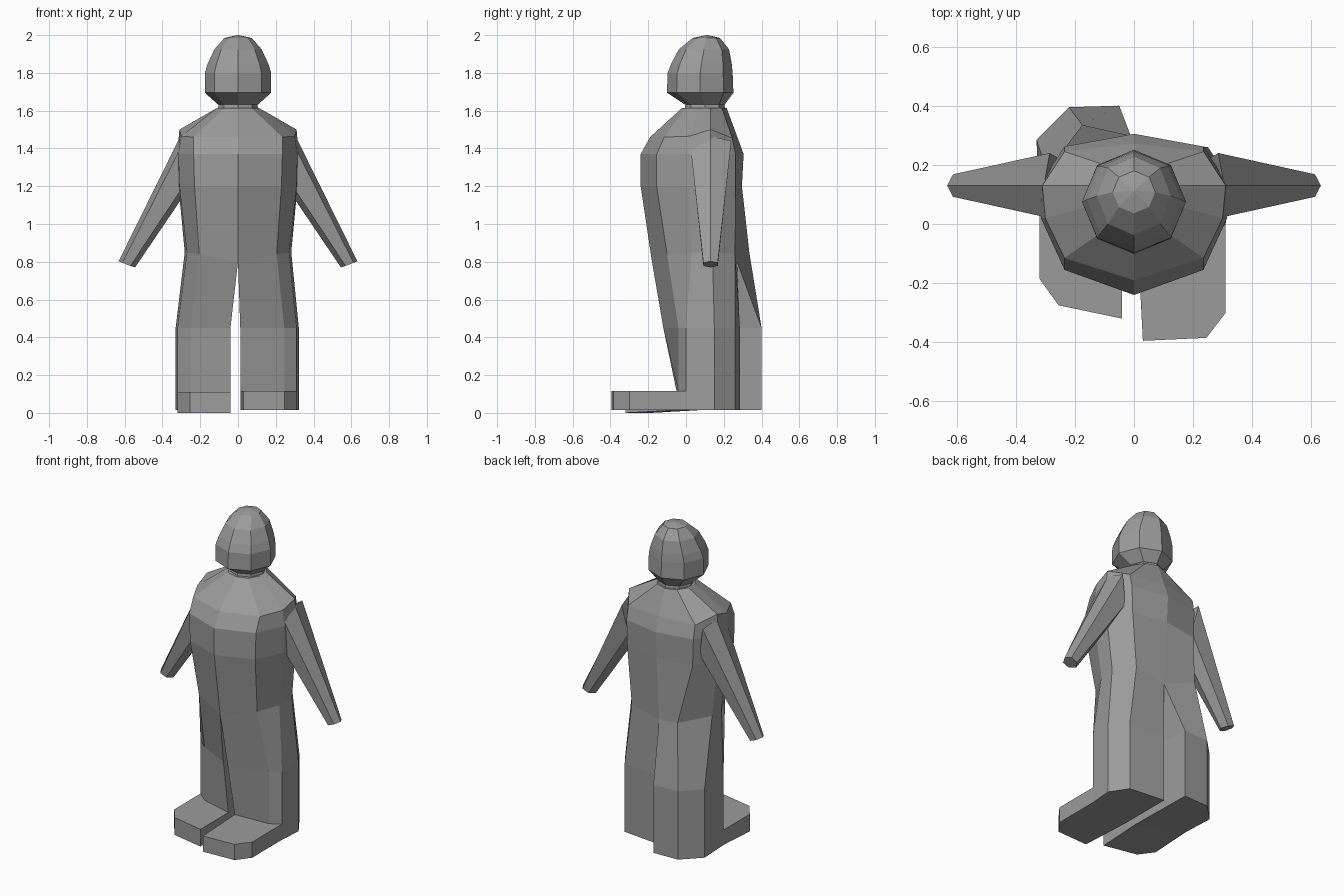
import bpy, bmesh, math

if "Cube" in bpy.data.objects:
    bpy.data.objects.remove(bpy.data.objects["Cube"])

grey = bpy.data.materials.new("plain grey")
grey.diffuse_color = (0.33, 0.33, 0.33, 1)
grey.use_nodes = True
grey.node_tree.nodes["Principled BSDF"].inputs["Base Color"].default_value = grey.diffuse_color


def loft(name, rings, cap_start=True, cap_end=True):
    """Skin a list of equal-length closed rings with flat faces."""
    bm = bmesh.new()
    vs = [[bm.verts.new(p) for p in r] for r in rings]
    n = len(rings[0])
    for a, b in zip(vs, vs[1:]):
        for i in range(n):
            j = (i + 1) % n
            bm.faces.new((a[i], a[j], b[j], b[i]))
    if cap_start:
        bm.faces.new(vs[0][::-1])
    if cap_end:
        bm.faces.new(vs[-1])
    bmesh.ops.recalc_face_normals(bm, faces=bm.faces)
    me = bpy.data.meshes.new(name)
    bm.to_mesh(me)
    bm.free()
    me.materials.append(grey)
    ob = bpy.data.objects.new(name, me)
    bpy.context.collection.objects.link(ob)
    return ob


def mirror(half):
    return [(-x, y, z) for x, y, z in half]


def ring(half, left=None):
    """Close a front-to-back half outline into a full ring."""
    left = left or mirror(half)
    return half + left[-2:0:-1]


def octagon(cy, r, z, ry=None):
    ry = ry or r
    return [(r * math.sin(i * math.pi / 4), cy - ry * math.cos(i * math.pi / 4), z)
            for i in range(8)]


# Torso half outlines, from front centre round the side to back centre
neckline = [(0, -.02, 1.615), (.07, .0, 1.615), (.11, .07, 1.615),
            (.11, .13, 1.615), (.07, .19, 1.615), (0, .215, 1.615)]
shoulder = [(0, -.19, 1.46), (.235, -.115, 1.46), (.30, .02, 1.465),
            (.31, .13, 1.50), (.235, .245, 1.455), (0, .272, 1.46)]
chest = [(0, -.24, 1.37), (.235, -.155, 1.37), (.315, .02, 1.37),
         (.322, .13, 1.37), (.235, .262, 1.37), (0, .305, 1.37)]
ribs = [(0, -.24, 1.2), (.23, -.155, 1.2), (.31, .015, 1.2),
        (.315, .13, 1.2), (.23, .262, 1.2), (0, .296, 1.2)]
hip_r = [(0, -.18, .80), (.205, -.10, .84), (.27, .03, .85),
         (.282, .14, .85), (.2, .26, .84), (0, .27, .80)]
hip_l = mirror(hip_r)
hip_l[4] = (-.175, .335, .85)      # trailing leg pushes the seat back
loft("torso", [ring(neckline), ring(shoulder), ring(chest), ring(ribs),
               ring(hip_r, hip_l)], cap_end=False)

# Legs: thigh to knee to ankle outlines in plan
knee_r = [(.012, -.12), (.245, -.04), (.31, .0), (.322, .15), (.25, .26), (.012, .285)]
ankle_r = [(.012, -.05), (.245, -.04), (.31, .0), (.322, .15), (.25, .26), (.012, .285)]
knee_l = [(-.04, -.09), (-.25, .02), (-.32, .08), (-.33, .285), (-.22, .395), (-.05, .40)]
ankle_l = [(-.04, -.04), (-.25, .02), (-.32, .08), (-.33, .285), (-.22, .395), (-.05, .40)]


def at(outline, z):
    return [(x, y, z) for x, y in outline]


loft("right_leg", [hip_r, at(knee_r, .45), at(ankle_r, .115), at(ankle_r, .015)], cap_start=False)
loft("left_leg", [hip_l, at(knee_l, .45), at(ankle_l, .11), at(ankle_l, .015)], cap_start=False)

# Feet: flat slabs reaching forward from each ankle
toe_r = [(.03, -.395), (.245, -.385), (.31, -.30)]
toe_l = [(-.04, -.32), (-.255, -.275), (-.32, -.185)]
for name, toe, ankle, top, low in (("right_foot", toe_r, ankle_r, .115, .015),
                                   ("left_foot", toe_l, ankle_l, .11, .0)):
    outline = toe + [ankle[2], ankle[1], ankle[0]]
    bottom = at(outline[:3], low) + at(outline[3:], .015)
    loft(name, [at(outline, top), bottom])

# Arms: six-sided tapering limbs
arm_top = [(.305, .13, 1.465), (.285, .24, 1.44), (.25, .22, 1.26),
           (.24, .13, 1.22), (.25, .04, 1.26), (.285, .02, 1.44)]
arm_end = [(.632, .13, .803), (.612, .168, .795), (.57, .168, .778),
           (.545, .13, .77), (.57, .092, .778), (.612, .092, .795)]
loft("right_arm", [arm_top, arm_end])
loft("left_arm", [mirror(arm_top), mirror(arm_end)])

# Neck and eight-sided head
loft("neck", [octagon(.10, .11, 1.59), octagon(.10, .10, 1.65)])
loft("head", [octagon(.10, .105, 1.632), octagon(.075, .176, 1.695),
              octagon(.075, .176, 1.80, .172), octagon(.082, .16, 1.85),
              octagon(.095, .125, 1.925, .133), octagon(.108, .072, 1.985),
              octagon(.112, .004, 2.0)])
